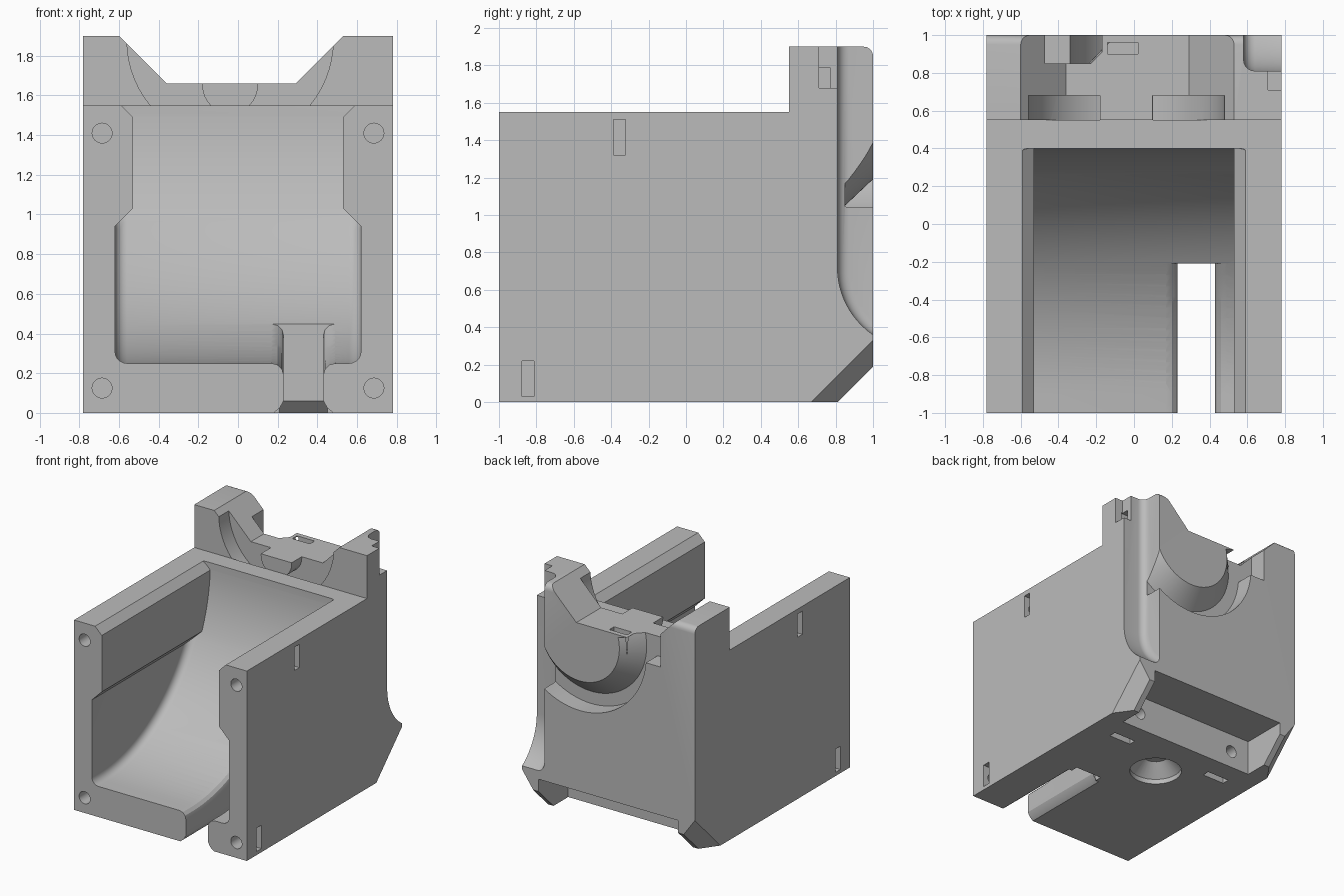
import bpy, bmesh
from math import pi, sin, cos, sqrt

if "Cube" in bpy.data.objects:
    bpy.data.objects.remove(bpy.data.objects["Cube"], do_unlink=True)

grey = bpy.data.materials.new("plain_grey")
grey.use_nodes = True
grey.diffuse_color = (0.5, 0.5, 0.5, 1)
grey.node_tree.nodes["Principled BSDF"].inputs["Base Color"].default_value = (0.5, 0.5, 0.5, 1)


def loft(name, rings, closed=False, bevel=None, width=0.0):
    """Solid through matching rings of points; bevel is a rule on an edge's end points."""
    bm = bmesh.new()
    rows = [[bm.verts.new(p) for p in ring] for ring in rings]
    n = len(rows[0])
    pairs = list(zip(rows, rows[1:])) + ([(rows[-1], rows[0])] if closed else [])
    for a, b in pairs:
        for i in range(n):
            j = (i + 1) % n
            bm.faces.new((a[i], a[j], b[j], b[i]))
    if not closed:
        bm.faces.new(rows[0])
        bm.faces.new(rows[-1])
    bmesh.ops.recalc_face_normals(bm, faces=bm.faces)
    if bevel:
        edges = [e for e in bm.edges if bevel(e.verts[0].co, e.verts[1].co)]
        bmesh.ops.bevel(bm, geom=edges, offset=width, segments=5, profile=0.5, affect='EDGES')
    mesh = bpy.data.meshes.new(name)
    bm.to_mesh(mesh)
    bm.free()
    mesh.materials.append(grey)
    obj = bpy.data.objects.new(name, mesh)
    bpy.context.collection.objects.link(obj)
    return obj


def prism(name, axis, pts, lo, hi, **kw):
    """Extrude a flat outline along one axis."""
    place = {'x': lambda u, v, d: (d, u, v),
             'y': lambda u, v, d: (u, d, v),
             'z': lambda u, v, d: (u, v, d)}[axis]
    return loft(name, [[place(u, v, d) for u, v in pts] for d in (lo, hi)], **kw)


def box(name, x, y, z):
    return prism(name, 'z', [(x[0], y[0]), (x[1], y[0]), (x[1], y[1]), (x[0], y[1])], *z)


def arc(cx, cy, r, a0, a1, n):
    return [(cx + r * cos(a0 + (a1 - a0) * i / n), cy + r * sin(a0 + (a1 - a0) * i / n))
            for i in range(n + 1)]


def rod(name, axis, cx, cy, r, lo, hi, n=32):
    return prism(name, axis, arc(cx, cy, r, 0, 2 * pi, n)[:-1], lo, hi)


def combine(target, tool, operation='DIFFERENCE'):
    mod = target.modifiers.new("combine", 'BOOLEAN')
    mod.operation, mod.solver, mod.object = operation, 'EXACT', tool
    bpy.context.view_layer.objects.active = target
    bpy.ops.object.modifier_apply(modifier=mod.name)
    bpy.data.objects.remove(tool, do_unlink=True)


# Block with the raised rear tower
body = prism("housing", 'x', [(-1, 0), (1, 0)] + arc(0.95, 1.85, 0.05, 0, pi / 2, 5)
             + [(0.55, 1.9), (0.55, 1.55), (-1, 1.55)], -0.78, 0.78)

# Round pocket with a central lug in the tower front
combine(body, rod("pocket", 'y', -0.04, 1.88, 0.52, 0.55, 0.68, 64))
combine(body, rod("lug", 'y', -0.04, 1.65, 0.14, 0.55, 0.75), 'UNION')

# V notch across the tower top
combine(body, prism("notch", 'y', [(-0.36, 1.66), (0.29, 1.66), (0.63, 2), (-0.7, 2)], 0.5, 1.1))

# Main cavity: curved floor and back, limited by the side wall outline
floor_curve = [(-1.1, 1.7), (-1.1, 0.25)] + arc(-0.9, 1.55, 1.3, -pi / 2, 0, 40) + [(0.4, 1.7)]
cavity = prism("cavity", 'x', floor_curve, -0.62, 0.62, width=0.06,
               bevel=lambda a, b: a.x == b.x and a.y + b.y > -2.1 and a.z + b.z < 3.39)
half = [(0.68, 0.1), (0.68, 0.88), (0.53, 1.03), (0.53, 1.49), (0.75, 1.71)]
combine(cavity, prism("wall_outline", 'y', half + [(-x, z) for x, z in reversed(half)], -1.2, 0.6),
        'INTERSECT')
combine(body, cavity)

# Floor slot with flared, rounded edges
rings = []
for y in [-1.05] + [-0.9 + 0.69 * i / 12 for i in range(13)]:
    f = 1.55 - sqrt(1.69 - max(y + 0.9, 0) ** 2)
    side = [(0.15, -0.05), (0.15, 0), (0.12, 0.025), (0.1, 0.06), (0.1, f - 0.06),
            (0.108, f - 0.03), (0.13, f - 0.008), (0.16, f), (0.16, f + 0.1)]
    rings.append([(0.33 + x, y, z) for x, z in side]
                 + [(0.33 - x, y, z) for x, z in reversed(side)])
combine(body, loft("slot", rings))
combine(body, prism("slot_end", 'x', [(-0.22, 0.06), (-0.21, 0.06), (-0.13, -0.02), (-0.22, -0.02)],
                    0.21, 0.45))

# Smooth cove on one rear corner
cove = [(0.81, 2), (0.81, 0.72)] + arc(1.246, 0.72, 0.436, pi, pi * 1.36, 14)[1:] + [(1.2, 2)]
combine(body, prism("cove", 'x', cove, 0.58, 0.9, width=0.06,
                    bevel=lambda a, b: max(a.x, b.x) < 0.6 and a.y + b.y < 2.1 and a.z + b.z < 3.9))

# Curved groove around a tapered half disc on the back
section = [(0.311, 1.05), (0.5, 0.85), (0.6, 0.85), (0.6, 1.05)]
angles = [pi * (0.92 + 1.08 * i / 48) for i in range(49)]
combine(body, loft("groove", [[(0.26 + r * cos(a), y, 1.55 + r * sin(a)) for r, y in section]
                              for a in angles]))
combine(body, box("groove_exit", (-0.47, -0.3), (0.85, 1.1), (1.5, 2)))

# Rear underside: recess between two feet, then chamfered corners
combine(body, box("foot_recess", (-0.63, 0.63), (0.62, 1.1), (-0.1, 0.29)))
chamfer = [(0.68, 0.81), (0.83, 0.6), (0.83, 2)]
chamfer = [(-x, s) for x, s in chamfer] + [(x, s) for x, s in reversed(chamfer)]
combine(body, loft("foot_chamfer", [[(x, s + t, t) for x, s in chamfer] for t in (-0.2, 0.4)]))

# Screw holes and nut slots, mirrored left and right
for m in (-1, 1):
    for z, depth in ((1.41, -0.28), (0.125, -0.76)):
        combine(body, rod("screw_hole", 'y', m * 0.685, z, 0.05, -1.1, depth))
    for y, z in ((-0.355, 1.415), (-0.845, 0.125)):
        combine(body, box("nut_slot", sorted((m * 0.63, m * 0.9)),
                          (y - 0.032, y + 0.032), (z - 0.095, z + 0.095)))
    combine(body, rod("rear_hole", 'y', m * 0.46, 0.14, 0.05, 0.35, 0.7))
    combine(body, box("base_slot", (m * 0.47 - 0.1, m * 0.47 + 0.1), (0.39, 0.45), (-0.1, 0.22)))

# Tower corner step and its nut slot
combine(body, box("corner_step", (0.71, 0.9), (0.71, 0.85), (1.68, 2)))
combine(body, box("corner_slot", (0.6, 0.72), (0.7, 0.77), (1.68, 1.79)))
combine(body, box("disc_slot", (-0.14, 0.02), (0.9, 0.96), (1.5, 1.7)))

# Blind tapered hole in the base
combine(body, loft("base_hole", [[(x, y, z) for x, y in arc(-0.05, 0.2, r, 0, 2 * pi, 32)[:-1]]
                                 for r, z in ((0.2, -0.1), (0.2, 0.04), (0.1, 0.14))]))

bpy.ops.object.select_all(action='DESELECT')
body.select_set(True)
bpy.context.view_layer.objects.active = body
bpy.ops.object.shade_smooth_by_angle(angle=0.5)
